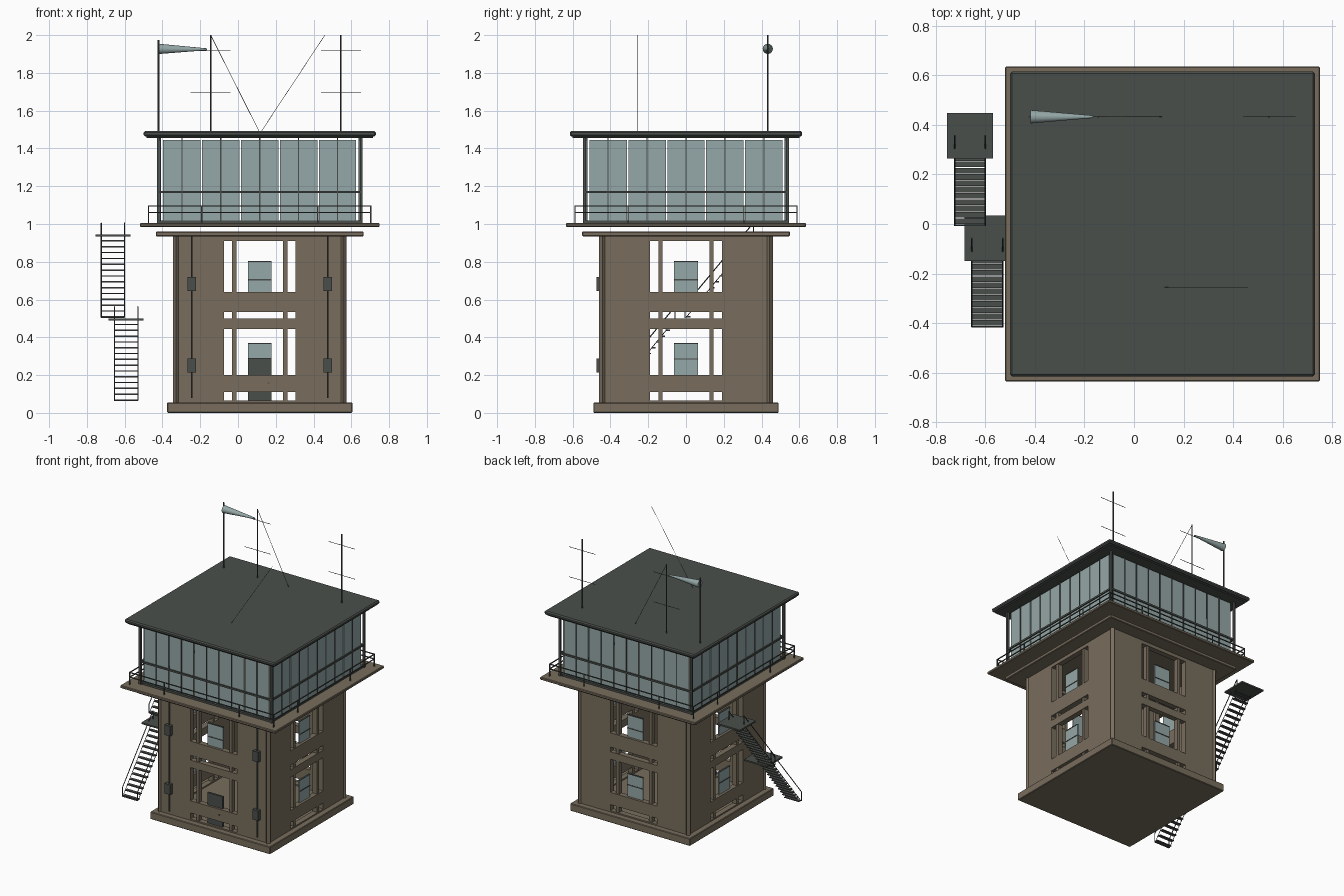
import bpy, math
from mathutils import Vector, Matrix

if "Cube" in bpy.data.objects:
    bpy.data.objects.remove(bpy.data.objects["Cube"], do_unlink=True)

CX = 0.115  # tower axis


def material(name, rgb):
    m = bpy.data.materials.new(name)
    m.use_nodes = True
    m.diffuse_color = (*rgb, 1)
    m.node_tree.nodes["Principled BSDF"].inputs["Base Color"].default_value = (*rgb, 1)
    return m


STONE = material("brown concrete", (0.19, 0.155, 0.11))
DARK = material("dark grey metal", (0.068, 0.078, 0.07))
GLASS = material("pale blue glass", (0.3, 0.39, 0.385))


def finish(name, mat):
    o = bpy.context.object
    o.name = o.data.name = name
    o.data.materials.append(mat)
    return o


def box(name, mat, x, y, z, turn=0):
    """Box from ranges, turned in quarter steps about the tower axis."""
    lo, hi = Vector((x[0], y[0], z[0])), Vector((x[1], y[1], z[1]))
    bpy.ops.mesh.primitive_cube_add(size=1)
    o = finish(name, mat)
    o.data.transform(Matrix.Translation((lo + hi) / 2) @ Matrix.Diagonal((*(hi - lo), 1)))
    o.matrix_world = Matrix.Translation((CX, 0, 0)) @ Matrix.Rotation(turn * math.pi / 2, 4, 'Z')
    return o


def slab(name, mat, half, z0, z1, bevel=0.004):
    o = box(name, mat, (-half, half), (-half, half), (z0, z1))
    b = o.modifiers.new("edge", 'BEVEL')
    b.width, b.segments = bevel, 1
    return o


def rod(name, a, b, r=0.003, mat=DARK, r2=None, sides=8):
    """Straight round bar or cone from a to b, in world space."""
    a, b = Vector(a), Vector(b)
    bpy.ops.mesh.primitive_cone_add(vertices=sides, radius1=r, radius2=r if r2 is None else r2,
                                    depth=(b - a).length, location=(a + b) / 2)
    o = finish(name, mat)
    o.rotation_mode = 'QUATERNION'
    o.rotation_quaternion = (b - a).to_track_quat('Z', 'Y')
    bpy.ops.object.shade_smooth_by_angle()
    return o


# Slabs and roof
slab("base_slab", STONE, 0.49, 0, 0.055)
slab("top_trim", STONE, 0.55, 0.935, 0.96)
slab("balcony_deck", STONE, 0.635, 0.985, 1.005)
slab("roof_soffit", DARK, 0.6, 1.455, 1.468, 0.002)
slab("roof", DARK, 0.615, 1.464, 1.492, 0.008)

# Four tower walls with two storeys of openings
W, T, OPEN = 0.448, 0.04, 0.19
wall = (-W, -W + T)
for t in range(4):
    for s in (-1, 1):
        edge = sorted((s * OPEN, s * (W - (T if t % 2 else 0))))
        box("wall_pier", STONE, edge, wall, (0.055, 0.935), t)
        box("wall_mullion", STONE, (s * 0.135 - 0.011, s * 0.135 + 0.011), (-W + 0.005, -W + T), (0.055, 0.935), t)
    for z in ((0.055, 0.065), (0.11, 0.2), (0.445, 0.5), (0.535, 0.64), (0.91, 0.935)):
        box("wall_band", STONE, (-OPEN, OPEN), wall, z, t)
    # Windows, with a door at ground level in front
    for z0, z1, bar in ((0.2, 0.365, 0.285), (0.61, 0.8, 0.705)):
        if t == 0 and z0 < 0.5:
            continue
        box("window", GLASS, (-0.063, 0.063), (-W + 0.018, -W + 0.026), (z0, z1), t)
        box("window_bar", DARK, (-0.063, 0.063), (-W + 0.015, -W + 0.018), (bar - 0.003, bar + 0.003), t)
        box("window_head", DARK, (-0.063, 0.063), (-W + 0.015, -W + 0.029), (z1, z1 + 0.004), t)
    # Slim corner column
    c = box("corner_column", STONE, (-0.013, 0.013), (-0.013, 0.013), (0.055, 0.935))
    c.matrix_world = (Matrix.Translation((CX, 0, 0)) @ Matrix.Rotation(t * math.pi / 2, 4, 'Z')
                      @ Matrix.Translation((W - 0.006, W - 0.006, 0)) @ Matrix.Rotation(math.pi / 4, 4, 'Z'))

box("door", DARK, (-0.063, 0.063), (-W + 0.015, -W + 0.03), (0.06, 0.29))
box("door_handle", DARK, (0.04, 0.052), (-W - 0.006, -W + 0.015), (0.155, 0.161))

# Front drain pipes with boxes
for s in (-1, 1):
    x = CX + s * 0.36
    rod("drain_pipe", (x, -W - 0.006, 0.08), (x, -W - 0.006, 0.935), 0.005)
    for z in (0.25, 0.683):
        box("pipe_box", DARK, (s * 0.36 - 0.023, s * 0.36 + 0.023), (-W - 0.027, -W), (z - 0.037, z + 0.037))

# Glazed cab and balcony railing, one side at a time
PANE, RAIL = 0.206, 0.588
for t in range(4):
    for i in range(-2, 3):
        c = i * PANE
        box("cab_pane", GLASS, (c - 0.099, c + 0.099), (-0.531, -0.525), (1.015, 1.445), t)
        box("cab_mullion", DARK, (c - 0.003, c + 0.003), (-0.536, -0.522), (1.005, 1.458), t)
    box("cab_rail", DARK, (-0.54, 0.54), (-0.539, -0.529), (1.163, 1.176), t)
    box("cab_sill", DARK, (-0.54, 0.54), (-0.538, -0.52), (1.005, 1.019), t)
    box("cab_post", DARK, (-0.545, -0.53), (-0.545, -0.53), (1.005, 1.458), t)
    for z in (1.06, 1.095):
        box("balcony_rail", DARK, (-RAIL, RAIL), (-RAIL - 0.003, -RAIL + 0.003), (z - 0.003, z + 0.003), t)
    for x in (-RAIL, -0.307, 0.307):
        box("balcony_post", DARK, (x - 0.003, x + 0.003), (-RAIL - 0.003, -RAIL + 0.003), (1.005, 1.098), t)

# Two outside stair flights with landings
STEPS = 14
for cx, y0, z0, land_y, land_z in ((-0.592, -0.41, 0.065, -0.058, 0.495), (-0.662, 0.0, 0.505, 0.357, 0.938)):
    x = cx - CX
    run, rise = (land_y - y0) / STEPS, (land_z - z0) / STEPS
    for i in range(STEPS):
        y, z = y0 + i * run, z0 + i * rise
        box("stair_tread", DARK, (x - 0.06, x + 0.06), (y, y + 0.023), (z, z + 0.007))
    box("stair_landing", DARK, (x - 0.093, x + 0.093), (land_y - 0.092, land_y + 0.092), (land_z - 0.005, land_z + 0.006))
    for s in (-0.062, 0.062):
        low, high = (cx + s, y0 - 0.005, z0 + 0.065), (cx + s, land_y, land_z + 0.068)
        rod("stair_handrail", low, high)
        rod("stair_post", (*low[:2], z0), low)
        rod("stair_post", (*high[:2], land_z), high)
        rod("stair_stringer", (cx + s, y0, z0), (cx + s, land_y, land_z), 0.002)
    rod("stair_foot_bar", (cx - 0.062, y0 - 0.005, z0), (cx + 0.062, y0 - 0.005, z0))

# Roof masts, guy wires and windsock
MY = 0.433
for x in (-0.145, 0.545):
    rod("antenna_mast", (x, MY, 1.48), (x, MY, 2), 0.004)
    for z in (1.695, 1.917):
        rod("antenna_crossbar", (x - 0.106, MY, z), (x + 0.106, MY, z), 0.0018)
rod("guy_wire", (-0.145, MY, 2), (CX, MY, 1.485), 0.0015)
rod("guy_wire", (0.46, -0.256, 2), (CX + 0.005, -0.256, 1.485), 0.0012)
rod("windsock_pole", (-0.42, MY, 1.48), (-0.42, MY, 1.975), 0.005)
rod("windsock", (-0.418, MY, 1.927), (-0.165, MY, 1.925), 0.027, GLASS, 0.005, 16)
